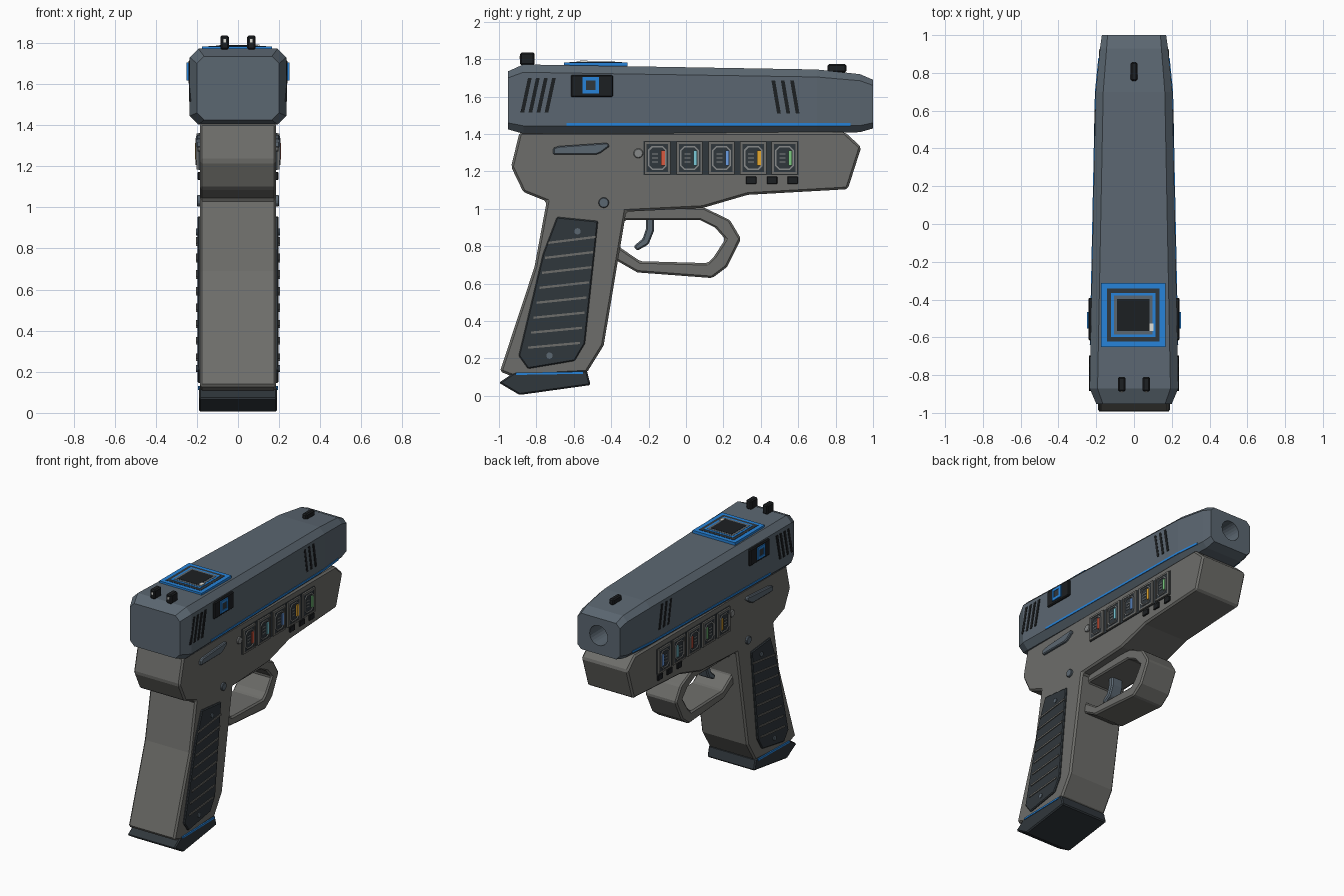
import bpy, bmesh, math
from mathutils import Vector

if "Cube" in bpy.data.objects:
    bpy.data.objects.remove(bpy.data.objects["Cube"])

def mat(name, r, g, b):
    m = bpy.data.materials.new(name)
    m.diffuse_color = (r, g, b, 1)
    m.use_nodes = True
    m.node_tree.nodes["Principled BSDF"].inputs["Base Color"].default_value = m.diffuse_color
    return m

SLIDE = mat("slate", .105, .135, .165)
FRAME = mat("warm_grey", .155, .155, .145)
DARK = mat("charcoal", .03, .038, .045)
BLACK = mat("black", .012, .014, .016)
BLUE = mat("blue", .02, .23, .7)
PALE = mat("pale_grey", .24, .25, .25)
WHITE = mat("white", .75, .75, .7)
RED, CYAN, SKY = mat("red", .7, .1, .05), mat("cyan", .2, .6, .7), mat("sky", .15, .35, .8)
AMBER, GREEN = mat("amber", .8, .4, .03), mat("green", .2, .6, .22)

def finish(name, bm, material, bevel=0, mirror=False):
    bmesh.ops.recalc_face_normals(bm, faces=bm.faces)
    me = bpy.data.meshes.new(name)
    bm.to_mesh(me)
    bm.free()
    me.materials.append(material)
    ob = bpy.data.objects.new(name, me)
    bpy.context.collection.objects.link(ob)
    if bevel:
        b = ob.modifiers.new("bevel", 'BEVEL')
        b.width, b.segments, b.limit_method = bevel, 1, 'ANGLE'
    if mirror:
        ob.modifiers.new("mirror", 'MIRROR')
    return ob

def add_loft(bm, rings, caps=True, closed=False):
    vs = [[bm.verts.new(p) for p in r] for r in rings]
    n = len(vs[0])
    pairs = list(zip(vs, vs[1:])) + ([(vs[-1], vs[0])] if closed else [])
    for a, b in pairs:
        for i in range(n):
            j = (i + 1) % n
            bm.faces.new((a[i], a[j], b[j], b[i]))
    if caps:
        bm.faces.new(vs[0])
        bm.faces.new(vs[-1])

def prisms(name, profiles, x0, x1, material, bevel=0, mirror=False):
    """Extrude (y, z) outlines across x from x0 to x1."""
    bm = bmesh.new()
    for pts in profiles:
        add_loft(bm, [[(x, y, z) for y, z in pts] for x in (x0, x1)])
    return finish(name, bm, material, bevel, mirror)

def ring(name, outer, inner, x0, x1, material, bevel=0, mirror=False):
    bm = bmesh.new()
    add_loft(bm, [[(x, y, z) for y, z in p] for x, p in
                  ((x0, outer), (x1, outer), (x1, inner), (x0, inner))], False, True)
    return finish(name, bm, material, bevel, mirror)

def rect(y, z, w, h, cut=0):
    a, b = w / 2, h / 2
    if not cut:
        return [(y - a, z - b), (y + a, z - b), (y + a, z + b), (y - a, z + b)]
    return [(y + p, z + q) for p, q in ((-a + cut, -b), (a - cut, -b), (a, -b + cut), (a, b - cut),
                                        (a - cut, b), (-a + cut, b), (-a, b - cut), (-a, -b + cut))]

def disc(y, z, r, n=16):
    return [(y + r * math.cos(2 * math.pi * i / n), z + r * math.sin(2 * math.pi * i / n)) for i in range(n)]

def box(name, c, s, material, bevel=0, mirror=False):
    return prisms(name, [rect(c[1], c[2], s[1], s[2])], c[0] - s[0] / 2, c[0] + s[0] / 2, material, bevel, mirror)

def half_width(y):
    return .235 - .032 * (y + .87) / 1.57 if y < .7 else .203 - .023 * (y - .7) / .23

# slide: chamfered octagon sections lofted along y
bm = bmesh.new()
add_loft(bm, [[(x, y, z) for x, z in rect(0, (z0 + z1) / 2, 2 * w, z1 - z0, c)] for y, w, z0, z1, c in
              ((-.952, .2, 1.425, 1.735, .035), (-.87, .235, 1.402, 1.772, .042), (.7, .203, 1.402, 1.745, .04),
               (.93, .18, 1.41, 1.72, .035), (1, .17, 1.43, 1.69, .03))])
slide = finish("slide", bm, SLIDE)

# bore cut into the front of the slide
bm = bmesh.new()
add_loft(bm, [[(x, y, z) for x, z in disc(0, 1.565, .072, 24)] for y in (.72, 1.1)])
cutter = finish("bore_cutter", bm, BLACK)
cutter.hide_render = True
cutter.display_type = 'WIRE'
cut = slide.modifiers.new("bore", 'BOOLEAN')
cut.operation, cut.object, cut.solver = 'DIFFERENCE', cutter, 'EXACT'

# frame with grip
prisms("frame", [[(-.89, 1.41), (-.935, 1.225), (-.87, 1.09), (-.745, 1.04), (-.81, .69), (-.995, .13), (-.93, .105),
                  (-.53, .125), (-.44, .27), (-.32, .985), (.09, 1.005), (.33, 1.075), (.865, 1.105),
                  (.937, 1.33), (.85, 1.41)]], -.186, .186, FRAME, .012)

# trigger guard and trigger
ring("trigger_guard",
     [(-.36, 1.02), (.1, 1.005), (.235, .94), (.294, .84), (.22, .69), (.14, .63), (-.26, .66), (-.40, .74)],
     [(-.33, .94), (.075, .94), (.155, .9), (.21, .838), (.15, .745), (.115, .71), (-.245, .72), (-.355, .795)],
     -.125, .125, FRAME, .01)
prisms("trigger", [[(-.21, 1.0), (-.17, 1.0), (-.17, .885), (-.2, .81), (-.262, .775), (-.28, .8),
                    (-.232, .84), (-.215, .89)]], -.045, .045, SLIDE, .008)

# magazine base
prisms("base_plate", [[(-1, .07), (-.92, .125), (-.53, .135), (-.51, .058), (-.89, .005)]], -.19, .19, DARK, .008)
prisms("base_strip", [[(-.91, .112), (-.91, .124), (-.55, .13), (-.55, .118)]], .18, .195, BLUE, 0, True)

# grip panels with slanted ribs and screws
prisms("grip_panel", [[(-.69, .957), (-.47, .935), (-.54, .28), (-.595, .187), (-.845, .145), (-.895, .215),
                       (-.765, .76)]], .18, .198, DARK, .006, True)
ribs = []
for i in range(8):
    ya, za = -.738 - .0153 * i, .818 - .08 * i
    yb, zb = -.482 - .0122 * i, .85 - .081 * i
    ribs.append([(ya, za - .006), (yb, zb - .006), (yb, zb + .006), (ya, za + .006)])
prisms("grip_ribs", ribs, .19, .204, FRAME, 0, True)
prisms("grip_screws", [disc(-.58, .88, .017), disc(-.73, .215, .017)], .19, .204, SLIDE, 0, True)

# pins and side lever on the frame
prisms("frame_pin", [disc(-.44, 1.033, .028)], .17, .2, SLIDE, .004, True)
prisms("front_pin", [disc(-.255, 1.297, .026)], .17, .198, PALE, .004, True)
prisms("side_lever", [[(-.71, 1.29), (-.71, 1.325), (-.68, 1.335), (-.42, 1.353), (-.408, 1.335), (-.455, 1.3),
                       (-.48, 1.29)]], .18, .204, SLIDE, .006, True)

# row of five indicator modules on each side
ys = [-.153, .019, .19, .36, .527]
box("module_backing", (.184, .187, 1.272), (.014, .83, .18), DARK, 0, True)
for i, y in enumerate(ys):
    ring(f"module_border_{i}", rect(y, 1.272, .14, .175), rect(y, 1.272, .115, .15), .184, .202, FRAME, 0, True)
    ring(f"module_bezel_{i}", rect(y, 1.272, .1, .13, .022), rect(y, 1.272, .084, .114, .018), .184, .206, PALE, 0, True)
    box(f"module_face_{i}", (.19, y, 1.272), (.02, .115, .15), DARK, 0, True)
    prisms(f"module_marks_{i}", [rect(y - .012, 1.25 + .022 * k, .032, .006) for k in range(3)],
           .195, .203, PALE, 0, True)
for sign, order in ((1, (RED, CYAN, SKY, AMBER, GREEN)), (-1, (AMBER, GREEN, RED, CYAN, SKY))):
    for y, m in zip(ys, order):
        side = "right" if sign > 0 else "left"
        box(f"module_light_{side}", (sign * .2, y + .03, 1.272), (.018, .02, .08), m)
prisms("frame_studs", [rect(y, 1.153, .056, .04) for y in (.348, .46, .57)], .18, .196, BLACK, .003, True)

# slanted vents on the slide sides
def vents(name, starts, lean, z0, z1):
    x = half_width(starts[1])
    prisms(name, [[(y, z0), (y + .02, z0), (y + lean + .02, z1), (y + lean, z1)] for y in starts],
           x - .015, x + .003, BLACK, 0, True)

vents("rear_vents", [-.885 + .043 * i for i in range(4)], .04, 1.515, 1.7)
vents("front_vents", [.487 + .05 * i for i in range(3)], -.03, 1.51, 1.685)

# blue accent line following the slide taper
bm = bmesh.new()
add_loft(bm, [[(half_width(y) + dx, y, z) for dx, z in ((-.01, 1.443), (.004, 1.443), (.004, 1.458), (-.01, 1.458))]
              for y in (-.64, .7, .88)])
finish("accent_line", bm, BLUE, 0, True)

# side badge plates with square rings
box("side_plate", (.231, -.503, 1.657), (.022, .225, .118), BLACK, .006, True)
ring("side_square", rect(-.51, 1.66, .088, .088), rect(-.51, 1.66, .05, .05), .235, .25, BLUE, 0, True)
box("side_square_core", (.238, -.51, 1.66), (.016, .05, .05), DARK, 0, True)

# nested square display on top
for name, size, top, m in (("display_rim", .34, 1.782, BLUE), ("display_recess", .28, 1.784, DARK),
                           ("display_inner_rim", .235, 1.786, BLUE), ("display_groove", .205, 1.7875, SLIDE),
                           ("display_screen", .17, 1.789, BLACK)):
    box(name, (-.004, -.482, (top + 1.755) / 2), (size, size, top - 1.755), m)
box("display_marker", (.093, -.547, 1.785), (.022, .04, .014), WHITE)

# sights
box("rear_sights", (.065, -.848, 1.802), (.042, .078, .068), BLACK, .008, True)
box("rear_sight_dots", (.065, -.888, 1.81), (.012, .006, .016), WHITE, 0, True)
box("front_sight", (0, .807, 1.752), (.036, .1, .044), BLACK, .008)
